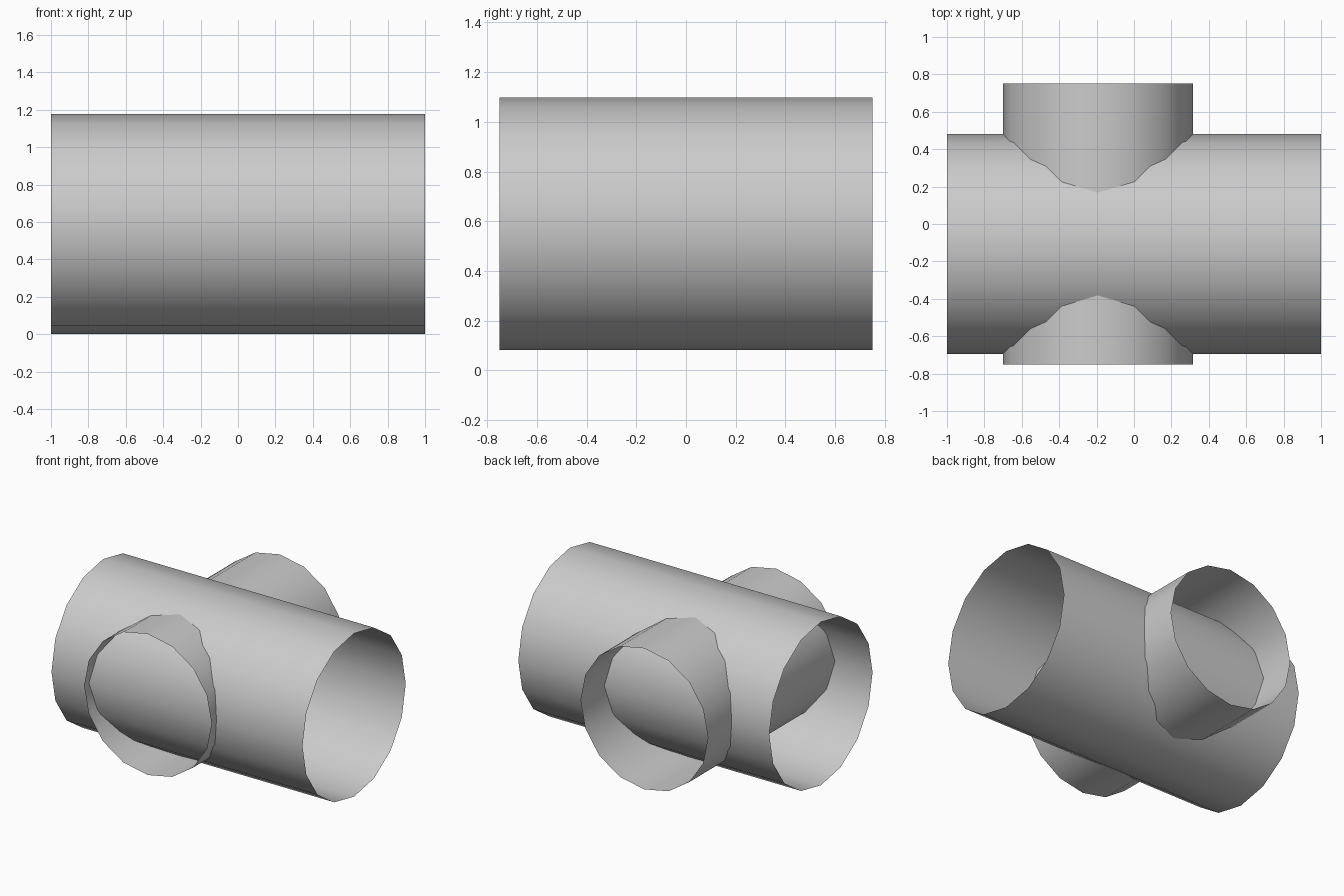
import bpy, math

if "Cube" in bpy.data.objects:
    bpy.data.objects.remove(bpy.data.objects["Cube"])

grey = bpy.data.materials.new("plain grey")
grey.diffuse_color = (0.6, 0.6, 0.6, 1)
grey.use_nodes = True
grey.node_tree.nodes["Principled BSDF"].inputs["Base Color"].default_value = grey.diffuse_color


def open_tube(name, radius, length, centre, axis):
    """Sixteen-sided tube without end caps, lying along x or y, with a vertex at the top."""
    sides = 16
    verts, faces = [], []
    for i in range(sides):
        a = 2 * math.pi * i / sides
        side, up = radius * math.sin(a), radius * math.cos(a)
        for end in (-length / 2, length / 2):
            verts.append((end, side, up) if axis == "x" else (-side, end, up))
        j = (i + 1) % sides
        faces.append((2 * i, 2 * i + 1, 2 * j + 1, 2 * j))
    mesh = bpy.data.meshes.new(name)
    mesh.from_pydata(verts, [], faces)
    # Faces point outward
    if mesh.polygons[0].normal.dot(mesh.polygons[0].center) < 0:
        mesh.flip_normals()
    mesh.shade_smooth()
    mesh.materials.append(grey)
    obj = bpy.data.objects.new(name, mesh)
    obj.location = centre
    bpy.context.collection.objects.link(obj)
    return obj


# Wide tube running left to right, crossed by a narrower one running front to back
open_tube("wide_tube", 0.588, 2.0, (0, -0.107, 0.588), "x")
open_tube("cross_tube", 0.508, 1.502, (-0.193, 0, 0.59), "y")
